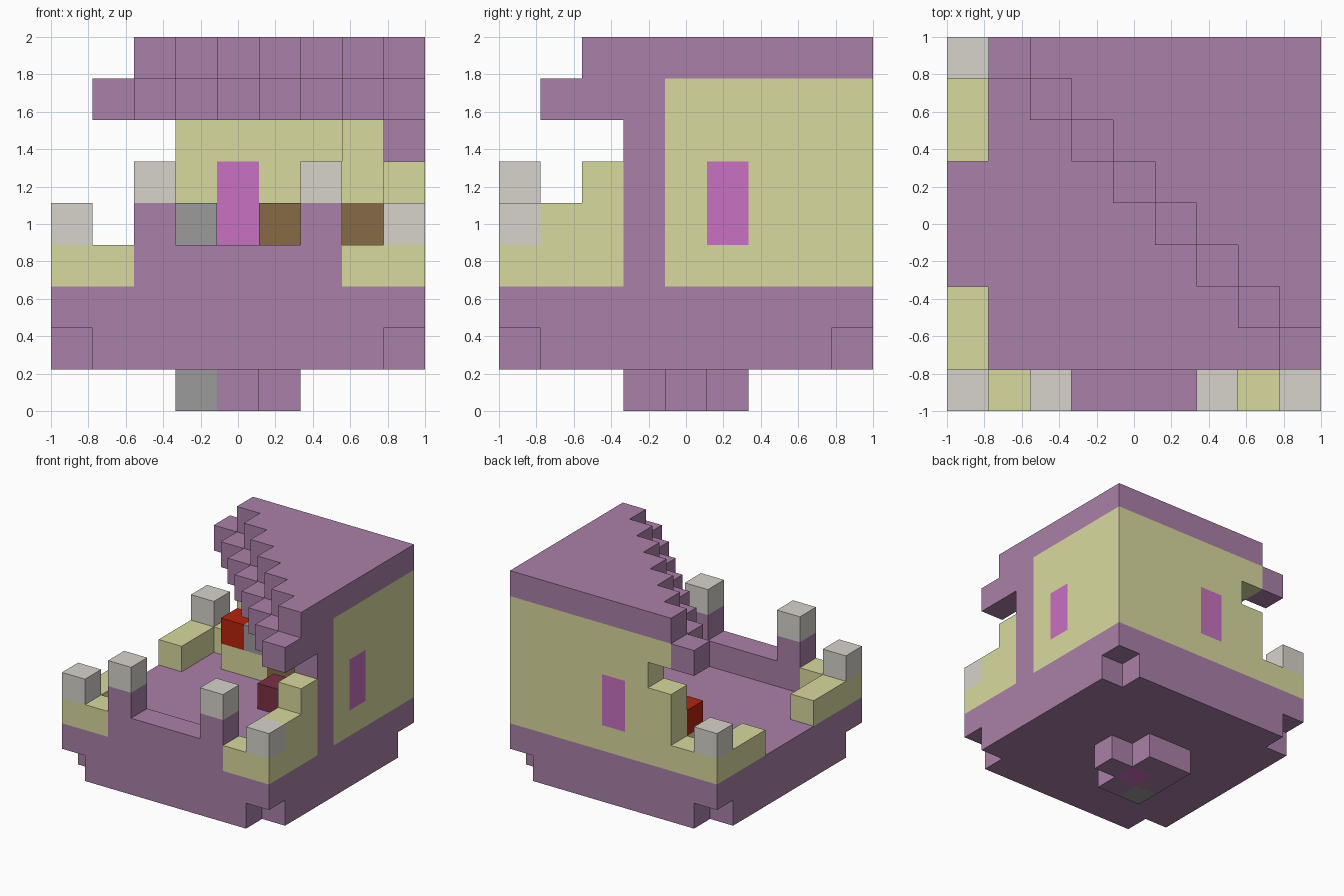
import bpy, bmesh
from mathutils import Vector

cube = bpy.data.objects.get("Cube")
if cube:
    bpy.data.objects.remove(cube, do_unlink=True)

CELL = 2 / 9  # nine blocks along each axis


def material(name, r, g, b):
    def linear(c):
        c /= 255
        return c / 12.92 if c <= 0.04045 else ((c + 0.055) / 1.055) ** 2.4
    mat = bpy.data.materials.new(name)
    mat.use_nodes = True
    colour = (linear(r), linear(g), linear(b), 1)
    mat.diffuse_color = colour
    mat.node_tree.nodes["Principled BSDF"].inputs["Base Color"].default_value = colour
    return mat


purple = material("purple_stone", 170, 128, 168)
sand = material("pale_sandstone", 216, 218, 158)
pale = material("pale_lamp_grey", 214, 211, 202)
magenta = material("magenta_glass", 200, 113, 193)
grey = material("mid_grey", 155, 155, 155)
brown = material("brown_wood", 135, 107, 70)
red = material("bright_red", 184, 36, 12)
wine = material("wine_red", 125, 48, 68)


def part(name, mat, *boxes):
    """Join boxes given as (x, y, z, width, depth, height) in whole blocks."""
    bm = bmesh.new()
    for x, y, z, w, d, h in boxes:
        verts = bmesh.ops.create_cube(bm, size=1)["verts"]
        size = Vector((w, d, h))
        centre = Vector((x, y, z)) + size / 2 - Vector((4.5, 4.5, 0))
        for v in verts:
            v.co = (Vector(v.co[:]) * 1 * CELL)
            v.co = Vector((v.co.x * w, v.co.y * d, v.co.z * h)) + centre * CELL
    mesh = bpy.data.meshes.new(name)
    bm.to_mesh(mesh)
    bm.free()
    mesh.materials.append(mat)
    obj = bpy.data.objects.new(name, mesh)
    bpy.context.collection.objects.link(obj)
    return obj


# Base slab with the lower corners cut away
part("floor_slab", purple, (0, 0, 2, 9, 9, 1))
part("lower_slab", purple, (1, 0, 1, 7, 9, 1), (0, 1, 1, 1, 7, 1), (8, 1, 1, 1, 7, 1))

# Small cluster hanging under the base
part("underside_blocks", purple, (4, 3, 0, 1, 1, 1), (5, 4, 0, 1, 1, 1),
     (3, 4, 0, 1, 1, 1), (3, 5, 0, 2, 1, 1))
part("underside_core", magenta, (4, 4, 0, 1, 1, 1))
part("underside_grey_block", grey, (3, 3, 0, 1, 1, 1))

# Front parapet, gate posts and corner walls
part("front_parapet", purple, (2, 0, 3, 5, 1, 1))
part("gate_posts", purple, (2, 0, 4, 1, 1, 1), (6, 0, 4, 1, 1, 1))
part("front_right_corner_wall", sand, (0, 0, 3, 2, 1, 1), (0, 1, 3, 1, 2, 1))
part("front_left_corner_wall", sand, (7, 0, 3, 2, 1, 1))
part("back_right_corner_wall", sand, (0, 6, 3, 1, 3, 1), (1, 8, 3, 1, 1, 1))
part("left_stepped_wall", sand, (8, 1, 3, 1, 1, 2), (8, 2, 3, 1, 1, 3))
part("lamp_blocks", pale, *[(x, y, z, 1, 1, 1) for x, y, z in
     ((0, 0, 4), (8, 0, 4), (0, 8, 4), (2, 0, 5), (6, 0, 5))])

# Left wall with its purple pillar and window
part("left_pillar", purple, (8, 3, 3, 1, 1, 4))
part("left_wall", sand, (8, 4, 3, 1, 1, 5), (8, 6, 3, 1, 2, 5),
     (8, 5, 3, 1, 1, 1), (8, 5, 6, 1, 1, 2))
part("left_window", magenta, (8, 5, 4, 1, 1, 2))

# Back wall with a notch at its broken end and a window
part("back_wall", sand, (2, 8, 3, 1, 1, 3), (2, 8, 7, 1, 1, 1), (3, 8, 3, 1, 1, 5),
     (5, 8, 3, 4, 1, 5), (4, 8, 3, 1, 1, 1), (4, 8, 6, 1, 1, 2))
part("back_window", magenta, (4, 8, 4, 1, 1, 2))

# Roof of two layers, each broken off in diagonal steps
upper = [(10 - y, y, 8, y - 1, 1, 1) for y in range(2, 9)]
part("upper_roof", purple, *upper)
lower = [(9 - y, y, 7, (y if y < 4 else y - 1), 1, 1) for y in range(1, 8)]
part("lower_roof", purple, *lower, (1, 8, 7, 1, 1, 1))

# Furniture along the back wall
part("counter_base", sand, (2, 7, 3, 2, 1, 1))
part("red_block", red, (2, 7, 4, 1, 1, 1))
part("grey_block", grey, (3, 7, 4, 1, 1, 1))
part("wooden_shelves", brown, (4, 7, 3, 4, 1, 1), (5, 7, 4, 1, 1, 1), (7, 7, 4, 1, 1, 1))
part("inner_pillar", sand, (7, 7, 5, 1, 1, 2))
part("wine_seat", wine, (5, 5, 3, 1, 1, 1))
